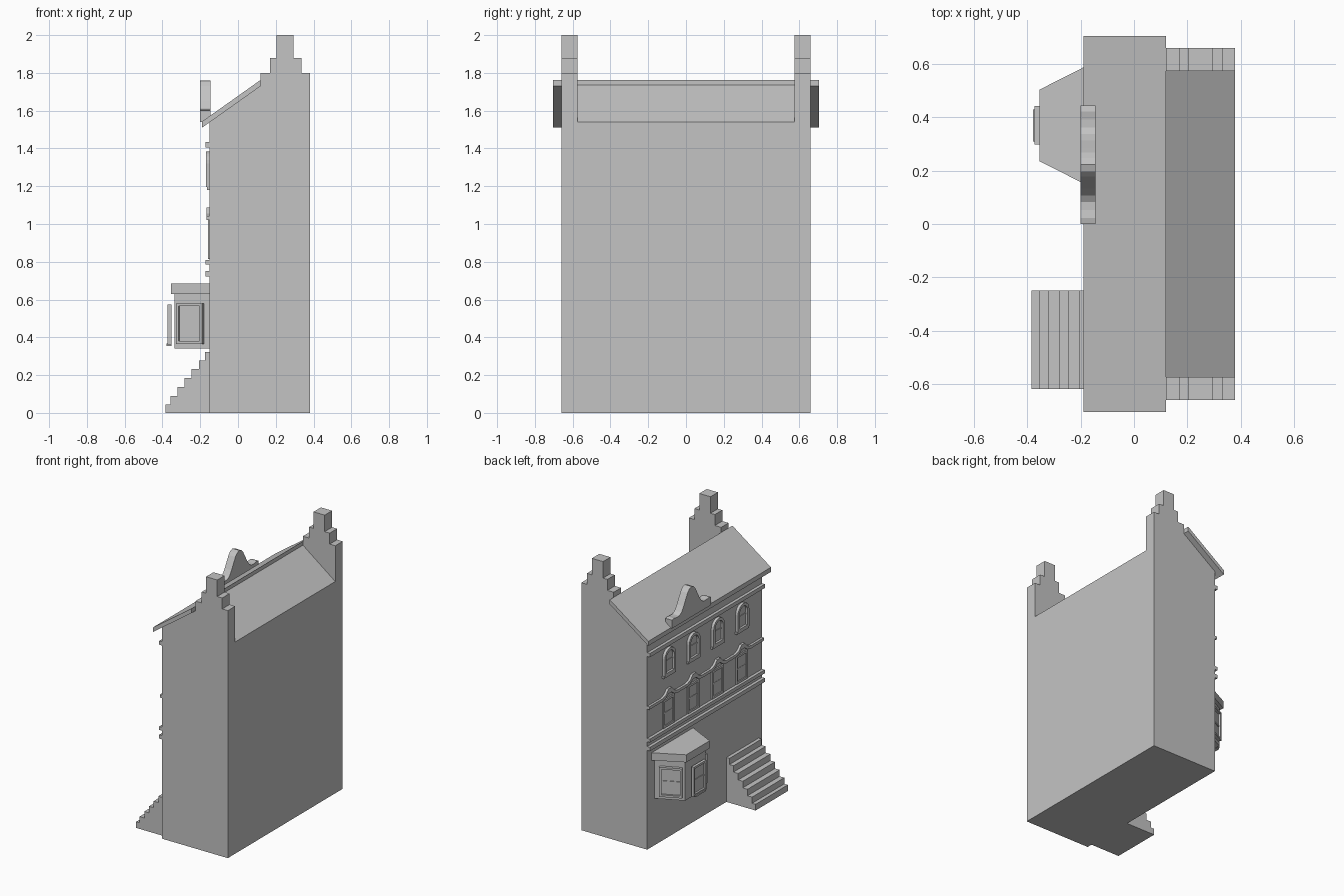
import bpy, bmesh, math
from mathutils import Vector as V

if "Cube" in bpy.data.objects:
    bpy.data.objects.remove(bpy.data.objects["Cube"])

grey = bpy.data.materials.new("stone_grey")
grey.diffuse_color = (0.55, 0.55, 0.55, 1)
grey.use_nodes = True
grey.node_tree.nodes["Principled BSDF"].inputs["Base Color"].default_value = grey.diffuse_color


def frame(origin, u, n):
    """Maps (across, up, outward) to the model's axes."""
    o, u, n = V(origin), V(u).normalized(), V(n).normalized()
    return lambda a, b, c: o + u * a + V((0, 0, b)) + n * c


def finish(name, bm):
    bmesh.ops.recalc_face_normals(bm, faces=bm.faces)
    me = bpy.data.meshes.new(name)
    bm.to_mesh(me)
    bm.free()
    me.materials.append(grey)
    ob = bpy.data.objects.new(name, me)
    bpy.context.collection.objects.link(ob)
    return ob


def prism(name, pts, f, w0, w1):
    bm = bmesh.new()
    lo = [bm.verts.new(f(a, b, w0)) for a, b in pts]
    hi = [bm.verts.new(f(a, b, w1)) for a, b in pts]
    bm.faces.new(lo)
    bm.faces.new(hi)
    for i in range(len(pts)):
        j = (i + 1) % len(pts)
        bm.faces.new((lo[i], lo[j], hi[j], hi[i]))
    return finish(name, bm)


def ring(name, outer, inner, f, w0, w1):
    bm = bmesh.new()
    loops = [[bm.verts.new(f(a, b, w)) for a, b in pts]
             for pts, w in ((outer, w0), (outer, w1), (inner, w1), (inner, w0))]
    for k in range(4):
        p, q = loops[k], loops[(k + 1) % 4]
        for i in range(len(p)):
            j = (i + 1) % len(p)
            bm.faces.new((p[i], p[j], q[j], q[i]))
    return finish(name, bm)


def rect(a0, a1, b0, b1):
    return [(a0, b0), (a1, b0), (a1, b1), (a0, b1)]


def arch(r, z0, zs):
    """Opening with a half-round head."""
    return [(-r, z0), (r, z0)] + [(r * math.cos(t * math.pi / 10), zs + r * math.sin(t * math.pi / 10))
                                  for t in range(11)]


SIDE = frame((0, 0, 0), (1, 0, 0), (0, 1, 0))       # x, z profile along y
FACADE = frame((-0.15, 0, 0), (0, 1, 0), (-1, 0, 0))  # y, z on the street wall
PLAN = lambda a, b, c: V((a, b, c))                  # x, y outline going up

# Main body with the rear roof slope
prism("house_body", [(-.15, 0), (.38, 0), (.38, 1.54), (.12, 1.735), (-.15, 1.54)], SIDE, -.575, .575)

# Stepped gable end walls
gable = [(-.15, 0), (.38, 0), (.38, 1.80), (.335, 1.80), (.335, 1.88), (.295, 1.88), (.295, 2.0),
         (.205, 2.0), (.205, 1.88), (.17, 1.88), (.17, 1.80), (.12, 1.80), (.12, 1.73), (-.15, 1.54)]
prism("gable_wall_left", gable, SIDE, .575, .66)
prism("gable_wall_right", gable, SIDE, -.66, -.575)

# Overhanging street-side roof slab
prism("front_roof", [(-.19, 1.51), (.12, 1.73), (.12, 1.763), (-.19, 1.543)], SIDE, -.705, .705)

# Bell-shaped ornament on the eave
half = [(.2225, 1.54), (.2225, 1.60), (.20, 1.605), (.17, 1.60), (.14, 1.60), (.115, 1.615),
        (.09, 1.65), (.065, 1.695), (.045, 1.73), (.025, 1.752)]
prism("roof_ornament", half + [(0, 1.76)] + [(-a, b) for a, b in reversed(half)],
      frame((-.145, .2225, 0), (0, 1, 0), (-1, 0, 0)), 0, .055)

# Horizontal mouldings
for i, (z0, z1) in enumerate([(.722, .75), (.785, .81), (1.405, 1.433)]):
    prism(f"moulding_{i + 1}", rect(-.66, .66, z0, z1), FACADE, 0, .022)

# Moulding rising into a small peak over each first-floor window
WINDOWS = (-.42, -.14, .14, .42)
top = [(-.66, 1.043)]
for y in WINDOWS:
    top += [(y - .085, 1.043), (y - .05, 1.055), (y - .018, 1.088), (y + .018, 1.088),
            (y + .05, 1.055), (y + .085, 1.043)]
top.append((.66, 1.043))
low = [(a, 1.022 + (b - 1.043) * .7) for a, b in reversed(top)]
prism("peaked_moulding", top + low, FACADE, 0, .017)


# Rectangular window: frame, pane, bars
def box_window(name, f, w, z0, z1, t, d0, d1):
    ring(name + "_frame", rect(-w, w, z0, z1), rect(-w + t, w - t, z0 + t, z1 - t), f, d0, d1)
    mid = (d0 + d1) / 2
    prism(name + "_pane", rect(-w + t, w - t, z0 + t, z1 - t), f, d0, d0 + (d1 - d0) * .3)
    zc = (z0 + z1) / 2
    prism(name + "_bar", rect(-w + t, w - t, zc - .006, zc + .006), f, d0, mid)


for i, y in enumerate(WINDOWS):
    f = frame((-.15, y, 0), (0, 1, 0), (-1, 0, 0))
    box_window(f"middle_window_{i + 1}", f, .065, .815, 1.02, .016, 0, .01)
    # Arched top-floor windows
    n = f"arched_window_{i + 1}"
    ring(n + "_frame", arch(.065, 1.195, 1.32), arch(.045, 1.212, 1.32), f, 0, .02)
    prism(n + "_pane", arch(.045, 1.212, 1.32), f, 0, .004)
    prism(n + "_bar", rect(-.045, .045, 1.285, 1.297), f, 0, .008)
    prism(n + "_sill", rect(-.07, .07, 1.18, 1.197), f, 0, .015)

# Bay window: walls, cap and three framed windows
C = .37


def bay(xf, hf, hb):
    return [(-.15, C - hb), (xf, C - hf), (xf, C + hf), (-.15, C + hb)]


prism("bay_walls", bay(-.335, .118, .205), PLAN, .34, .63)
prism("bay_cap", bay(-.355, .134, .238), PLAN, .63, .685)
box_window("bay_front_window", frame((-.335, C, 0), (0, 1, 0), (-1, 0, 0)), .072, .36, .575, .015, .018, .038)
prism("bay_front_sill", rect(-.06, .06, .355, .367), frame((-.335, C, 0), (0, 1, 0), (-1, 0, 0)), .018, .044)
for s, side in ((1, "left"), (-1, "right")):
    f = frame((-.25, C + s * .158, 0), (.185, s * .087, 0), (-.087, s * .185, 0))
    box_window(f"bay_{side}_window", f, .077, .365, .58, .015, 0, .022)

# Entrance steps
xs = [-.385, -.357, -.32, -.282, -.245, -.207, -.175]
zs = [.045, .09, .137, .185, .232, .278, .323]
steps = [(-.15, 0), (xs[0], 0)]
for i in range(7):
    steps.append((xs[i], zs[i]))
    if i < 6:
        steps.append((xs[i + 1], zs[i]))
steps.append((-.15, zs[-1]))
prism("entrance_steps", steps, SIDE, -.62, -.25)
